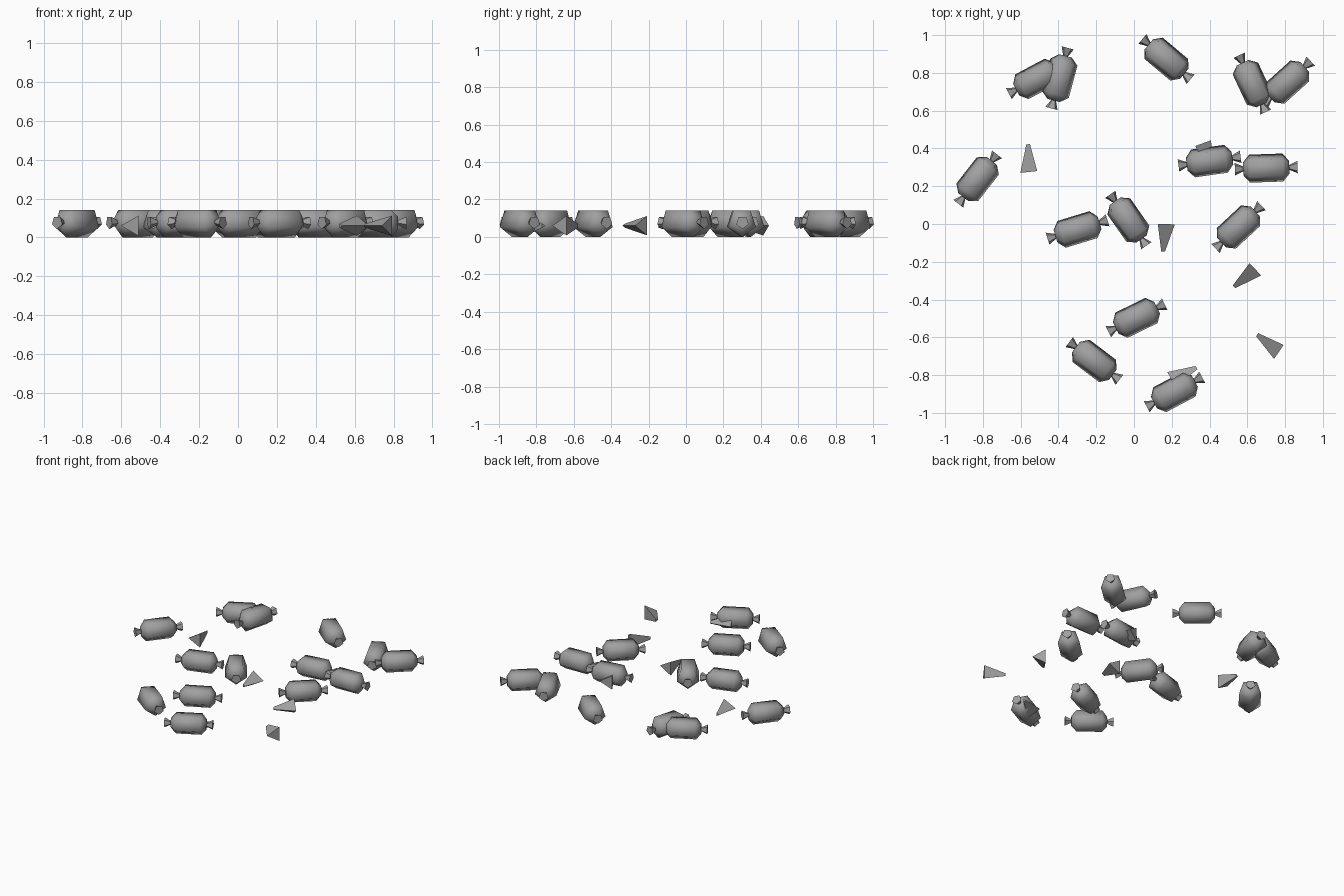
import bpy, bmesh, math
from mathutils import Vector

if "Cube" in bpy.data.objects:
    bpy.data.objects.remove(bpy.data.objects["Cube"])

grey = bpy.data.materials.new("plain grey")
grey.diffuse_color = (0.35, 0.35, 0.35, 1)
grey.use_nodes = True
grey.node_tree.nodes["Principled BSDF"].inputs["Base Color"].default_value = grey.diffuse_color

CORE = 0.0775   # height of the sweet's axis


def loft(bm, rings, sides, start, smooth):
    """Skin regular polygons along x; rings are (x, radius), start is the first corner angle."""
    loops = []
    for x, r in rings:
        loops.append([bm.verts.new((x, r * math.cos(start + i * math.tau / sides),
                                    r * math.sin(start + i * math.tau / sides)))
                      for i in range(sides)])
    faces = [bm.faces.new(loops[0][::-1]), bm.faces.new(loops[-1])]
    for a, b in zip(loops, loops[1:]):
        for i in range(sides):
            j = (i + 1) % sides
            faces.append(bm.faces.new((a[i], a[j], b[j], b[i])))
    for f in faces:
        f.smooth = smooth


def make_mesh(name, lofts):
    bm = bmesh.new()
    for args in lofts:
        loft(bm, *args)
    bmesh.ops.recalc_face_normals(bm, faces=bm.faces)
    mesh = bpy.data.meshes.new(name)
    bm.to_mesh(mesh)
    bm.free()
    mesh.materials.append(grey)
    return mesh


def place(name, mesh, x, y, z, angle):
    ob = bpy.data.objects.new(name, mesh)
    ob.location = (x, y, z)
    ob.rotation_euler.z = math.radians(angle)
    bpy.context.collection.objects.link(ob)


# wrapped sweet: five-sided body, corner down, with a flared twist at each end
down = -math.pi / 2
sweet = make_mesh("wrapped_sweet", [
    ([(-0.122, 0.036), (-0.088, 0.078), (0.088, 0.078), (0.122, 0.036)], 5, down, True),
    ([(-0.166, 0.035), (-0.112, 0.009)], 5, down, False),
    ([(0.112, 0.009), (0.166, 0.035)], 5, down, False),
])

# sweet corn piece: three-sided taper with one corner to its left
corn = make_mesh("corn_piece", [([(0, 0.06), (0.146, 0.013)], 3, 0, False)])

# scattered wrapped sweets: x, y, heading
sweets = [
    (-0.394, 0.772, 75), (-0.516, 0.768, 28), (0.172, 0.873, -40),
    (0.627, 0.743, -65), (0.812, 0.751, 42), (-0.828, 0.238, 52),
    (0.40, 0.333, 8), (0.70, 0.296, 2), (-0.299, -0.029, 17),
    (-0.03, 0.021, -55), (0.553, -0.016, 43), (0.013, -0.497, 26),
    (-0.21, -0.725, -37), (0.214, -0.889, 28),
]
for i, (x, y, a) in enumerate(sweets):
    place(f"wrapped_sweet_{i + 1}", sweet, x, y, CORE, a)

# scattered corn pieces: base x, base y, heading towards the tip
pieces = [
    (-0.542, 0.277, 96), (0.352, 0.423, -70), (0.156, 0.0, -92),
    (0.632, -0.229, 224), (0.775, -0.665, 146), (0.206, -0.836, 30),
]
for i, (x, y, a) in enumerate(pieces):
    place(f"corn_piece_{i + 1}", corn, x, y, 0.06, a)
